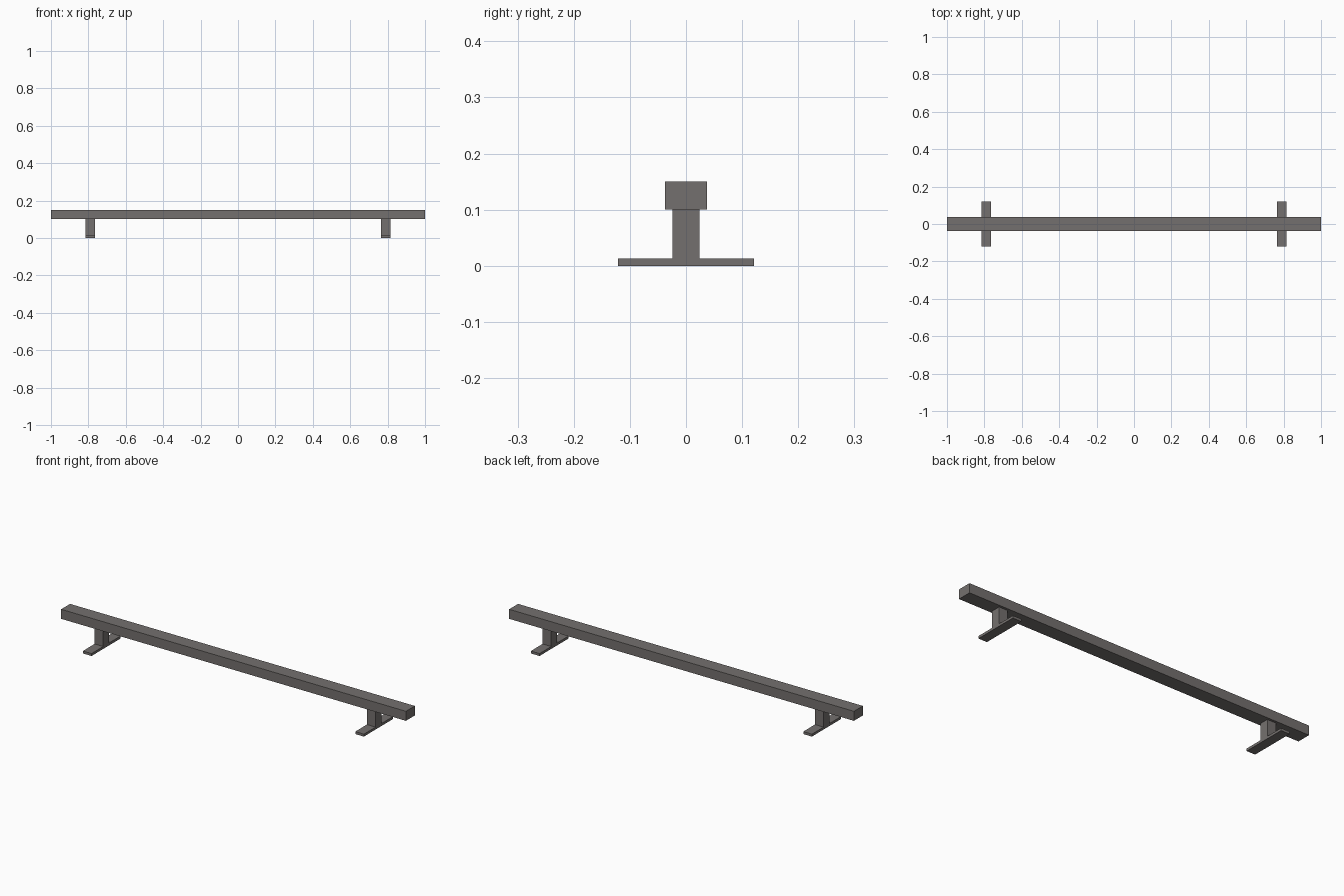
import bpy

if "Cube" in bpy.data.objects:
    bpy.data.objects.remove(bpy.data.objects["Cube"])

# Single warm grey metal colour
metal = bpy.data.materials.new("warm grey metal")
metal.diffuse_color = (0.175, 0.163, 0.157, 1)
metal.use_nodes = True
metal.node_tree.nodes["Principled BSDF"].inputs["Base Color"].default_value = metal.diffuse_color


def box(name, x, y, z):
    """Box spanning the given (min, max) ranges."""
    spans = (x, y, z)
    bpy.ops.mesh.primitive_cube_add(size=1, location=[(a + b) / 2 for a, b in spans])
    ob = bpy.context.object
    ob.name = name
    ob.scale = [b - a for a, b in spans]
    bpy.ops.object.transform_apply(location=False, rotation=False, scale=True)
    ob.data.materials.append(metal)
    return ob


# Long rail
box("rail", (-1, 1), (-0.037, 0.037), (0.10, 0.15))

# Post and flat foot at each end
for side, cx in (("left", -0.79), ("right", 0.79)):
    span = (cx - 0.025, cx + 0.025)
    box(side + "_post", span, (-0.0245, 0.0245), (0.013, 0.10))
    box(side + "_foot", span, (-0.121, 0.121), (0, 0.013))
